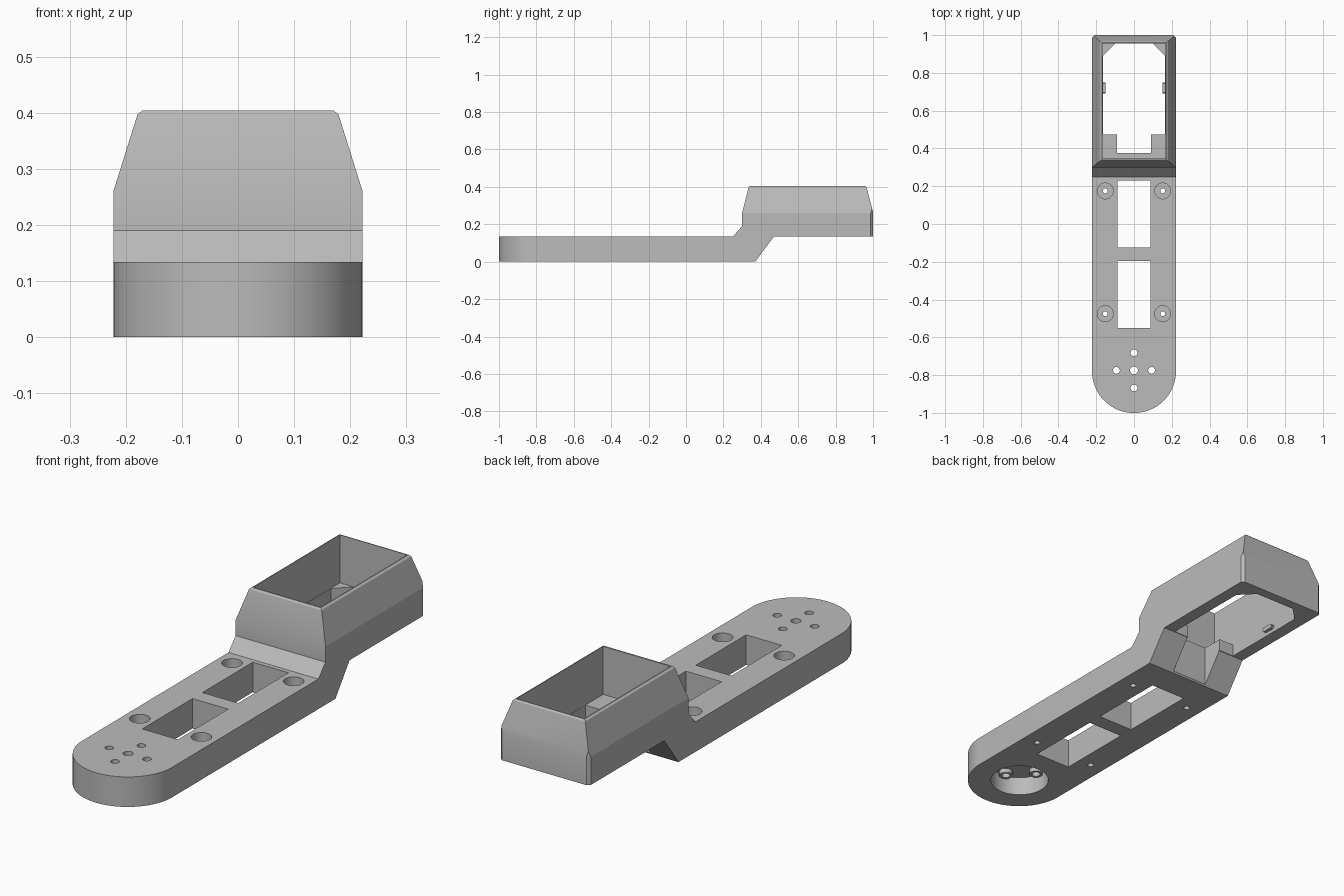
import bpy, bmesh, math
from mathutils import Vector

cube = bpy.data.objects.get("Cube")
if cube:
    bpy.data.objects.remove(cube, do_unlink=True)

grey = bpy.data.materials.new("plain grey")
grey.use_nodes = True
COLOUR = (0.5, 0.5, 0.5, 1)
grey.diffuse_color = COLOUR
grey.node_tree.nodes["Principled BSDF"].inputs["Base Color"].default_value = COLOUR


def prism(name, outline, axis, lo, hi):
    """Extrude a flat outline along x, y or z."""
    place = {"x": lambda a, b, c: (c, a, b),
             "y": lambda a, b, c: (a, c, b),
             "z": lambda a, b, c: (a, b, c)}[axis]
    bm = bmesh.new()
    face = bm.faces.new([bm.verts.new(place(a, b, lo)) for a, b in outline])
    new = bmesh.ops.extrude_face_region(bm, geom=[face])["geom"]
    shift = Vector(place(0, 0, hi - lo))
    bmesh.ops.translate(bm, vec=shift,
                        verts=[v for v in new if isinstance(v, bmesh.types.BMVert)])
    bmesh.ops.recalc_face_normals(bm, faces=bm.faces)
    mesh = bpy.data.meshes.new(name)
    bm.to_mesh(mesh)
    bm.free()
    mesh.materials.append(grey)
    obj = bpy.data.objects.new(name, mesh)
    bpy.context.collection.objects.link(obj)
    return obj


def rect(x0, x1, y0, y1):
    return [(x0, y0), (x1, y0), (x1, y1), (x0, y1)]


def circle(x, y, r, n=32):
    return [(x + r * math.cos(math.tau * i / n), y + r * math.sin(math.tau * i / n))
            for i in range(n)]


def mirrored(half):
    """Complete a left-right symmetric outline from its +x half."""
    return half + [(-x, y) for x, y in reversed(half)]


def combine(target, tool, operation="DIFFERENCE"):
    mod = target.modifiers.new("cut", "BOOLEAN")
    mod.operation, mod.solver, mod.object = operation, "EXACT", tool
    bpy.context.view_layer.objects.active = target
    bpy.ops.object.modifier_apply(modifier=mod.name)
    bpy.data.objects.remove(tool, do_unlink=True)


W, END = 0.222, -0.778   # half width, centre of the rounded end

# Stepped arm and tapered housing: side, front and plan profiles intersected
side = [(-1.1, 0), (0.37, 0), (0.47, 0.134), (1, 0.134), (1, 0.265), (0.966, 0.397),
        (0.96, 0.404), (0.34, 0.404), (0.334, 0.397), (0.3, 0.26), (0.3, 0.19),
        (0.25, 0.134), (-1.1, 0.134)]
body = prism("arm_and_housing", side, "x", -0.4, 0.4)
front = mirrored([(W, -0.1), (W, 0.26), (0.179, 0.397), (0.17, 0.404), (0.15, 0.42)])
combine(body, prism("front_shape", front, "y", -1.2, 1.2), "INTERSECT")
R = W + 0.0005
arc = [(R * math.cos(t), END - R * math.sin(t))
       for t in (math.pi * i / 48 for i in range(49))]
plan = [(R - 0.016, 1.003), (R, 0.987)] + arc + [(-R, 0.987), (0.016 - R, 1.003)]
combine(body, prism("plan_shape", plan, "z", -0.2, 0.6), "INTERSECT")

# Open floor with corner gussets and a notch between the two front blocks
floor = mirrored([(0.09, 0.375), (0.09, 0.473), (0.165, 0.473), (0.165, 0.89), (0.1, 0.955)])
combine(body, prism("floor_opening", floor, "z", -0.1, 0.3))
# Main housing cavity
combine(body, prism("cavity", rect(-0.166, 0.166, 0.347, 0.956), "z", 0.19, 0.6))

# Rectangular slots in the arm
for y0, y1 in ((-0.55, -0.195), (-0.125, 0.23)):
    combine(body, prism("slot", rect(-0.088, 0.088, y0, y1), "z", -0.1, 0.3))

# Counterbored screw holes
for x in (-0.152, 0.152):
    for y in (-0.475, 0.175):
        combine(body, prism("counterbore", circle(x, y, 0.042), "z", 0.04, 0.3))
        combine(body, prism("screw_hole", circle(x, y, 0.013, 16), "z", -0.1, 0.3))

# Round recess underneath, with bosses and drilled holes
HUB = -0.775
combine(body, prism("recess", circle(0, HUB, 0.125, 64), "z", -0.1, 0.085))
spots = [(0.093, 0), (-0.093, 0), (0, 0.093), (0, -0.093)]
for x, y in spots:
    combine(body, prism("boss", circle(x, HUB + y, 0.029, 24), "z", 0.065, 0.1), "UNION")
for x, y in spots + [(0, 0)]:
    r = 0.018 if x or y else 0.021
    combine(body, prism("hub_hole", circle(x, HUB + y, r, 20), "z", -0.1, 0.3))

# Small catch ribs on the cavity walls
parts = [body]
for label, s in (("left", 1), ("right", -1)):
    x0, x1 = sorted((s * 0.151, s * 0.17))
    rib = [(0.69, 0.158), (0.697, 0.151), (0.743, 0.151), (0.75, 0.158),
           (0.75, 0.164), (0.743, 0.171), (0.697, 0.171), (0.69, 0.164)]
    parts.append(prism(label + "_catch_rib", rib, "x", x0, x1))

for obj in parts:
    bpy.ops.object.select_all(action="DESELECT")
    obj.select_set(True)
    bpy.context.view_layer.objects.active = obj
    bpy.ops.object.shade_smooth_by_angle(angle=math.radians(15))
